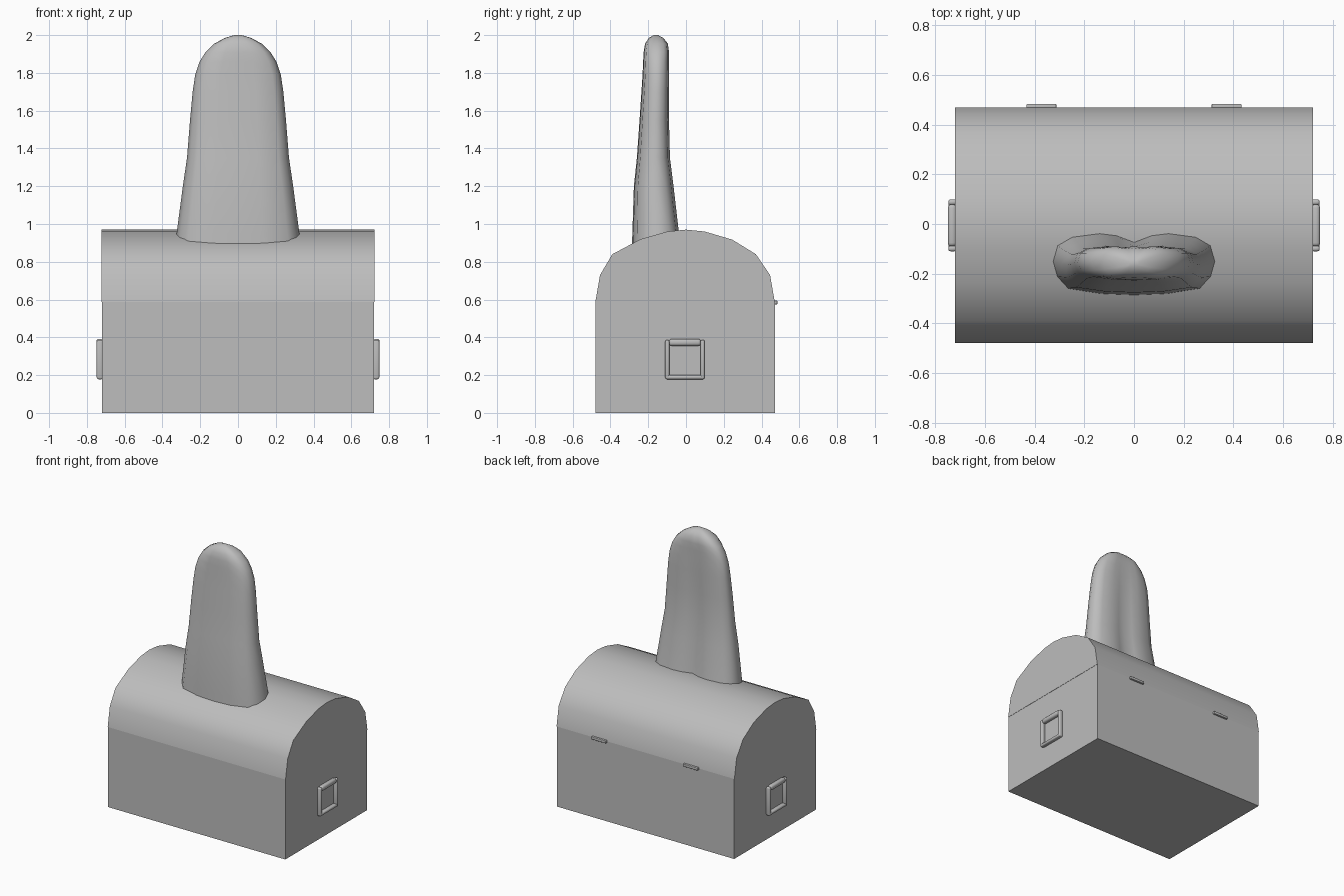
import bpy, bmesh, math

if "Cube" in bpy.data.objects:
    bpy.data.objects.remove(bpy.data.objects["Cube"])

grey = bpy.data.materials.new("mid grey")
grey.diffuse_color = (0.51, 0.51, 0.51, 1)
grey.use_nodes = True
grey.node_tree.nodes["Principled BSDF"].inputs["Base Color"].default_value = grey.diffuse_color


def finish(name, bm, smooth=None):
    bmesh.ops.recalc_face_normals(bm, faces=bm.faces)
    mesh = bpy.data.meshes.new(name)
    bm.to_mesh(mesh)
    bm.free()
    mesh.materials.append(grey)
    ob = bpy.data.objects.new(name, mesh)
    bpy.context.collection.objects.link(ob)
    if smooth:
        bpy.ops.object.select_all(action='DESELECT')
        ob.select_set(True)
        bpy.context.view_layer.objects.active = ob
        bpy.ops.object.shade_smooth_by_angle(angle=math.radians(smooth))
    return ob


def box(name, lo, hi, bevel=0, smooth=None):
    bm = bmesh.new()
    bmesh.ops.create_cube(bm, size=1)
    for v in bm.verts:
        v.co = [(a + b) / 2 + c * (b - a) for a, b, c in zip(lo, hi, v.co)]
    if bevel:
        bmesh.ops.bevel(bm, geom=bm.edges[:], offset=bevel, segments=3,
                        profile=0.5, affect='EDGES')
    return finish(name, bm, smooth)


def loft(name, rings, smooth):
    """Skin closed rings of equal length and cap both ends."""
    bm = bmesh.new()
    rows = [[bm.verts.new(p) for p in ring] for ring in rings]
    n = len(rows[0])
    for a, b in zip(rows, rows[1:]):
        for i in range(n):
            j = (i + 1) % n
            bm.faces.new((a[i], a[j], b[j], b[i]))
    bm.faces.new(rows[0])
    bm.faces.new(rows[-1])
    return finish(name, bm, smooth)


# Chest body and domed lid
box("chest_body", (-0.72, -0.48, 0), (0.72, 0.47, 0.587))
dome = [(-0.48, 0.587), (-0.455, 0.73), (-0.39, 0.84), (-0.24, 0.92),
        (-0.10, 0.96), (0, 0.97), (0.10, 0.96), (0.245, 0.917),
        (0.37, 0.84), (0.445, 0.73), (0.47, 0.587)]
loft("lid", [[(x, y, z) for y, z in dome] for x in (-0.722, 0.722)], 40)

# Tongue outline: half of the section, from the back groove round to the front
half = [(0.22, 0.93), (0.43, 1), (0.77, 0.88), (0.95, 0.6), (1, 0.08),
        (0.94, -0.42), (0.8, -0.8), (0.4, -0.96)]
outline = [(0, None)] + half + [(0, -1)] + [(-u, v) for u, v in reversed(half)]

# Tongue: height, half width, front y, back y, groove depth
sections = [(0.86, 0.338, -0.287, -0.02, 0.04), (0.95, 0.325, -0.284, -0.037, 0.036),
            (1.20, 0.292, -0.276, -0.066, 0.026), (1.35, 0.27, -0.26, -0.085, 0.02),
            (1.55, 0.254, -0.246, -0.09, 0.015), (1.70, 0.24, -0.236, -0.089, 0.01),
            (1.79, 0.227, -0.23, -0.089, 0.006), (1.86, 0.203, -0.227, -0.09, 0.003),
            (1.91, 0.172, -0.224, -0.09, 0), (1.955, 0.125, -0.217, -0.096, 0),
            (1.985, 0.07, -0.197, -0.12, 0), (2.0, 0.02, -0.172, -0.148, 0)]
rings = []
for z, w, y0, y1, groove in sections:
    mid, depth = (y0 + y1) / 2, (y1 - y0) / 2
    rings.append([(u * w, y1 - groove if v is None else mid + v * depth, z)
                  for u, v in outline])
loft("tongue", rings, 60)

# Side handles: square frame with a thicker grip on top
for side, s in (("left", -1), ("right", 1)):
    def part(name, y0, y1, z0, z1, x1, bevel):
        xs = sorted((s * 0.715, s * x1))
        box(f"{side}_handle_{name}", (xs[0], y0, z0), (xs[1], y1, z1), bevel, 50)
    part("front_bar", -0.11, -0.088, 0.178, 0.386, 0.748, 0.009)
    part("back_bar", 0.077, 0.099, 0.178, 0.386, 0.748, 0.009)
    part("bottom_bar", -0.11, 0.099, 0.178, 0.2, 0.748, 0.009)
    part("grip", -0.09, 0.079, 0.355, 0.392, 0.75, 0.014)

# Back hinges
for side, s in (("left", -1), ("right", 1)):
    box(f"{side}_hinge", (s * 0.373 - 0.06, 0.46, 0.575),
        (s * 0.373 + 0.06, 0.484, 0.595), 0.004, 50)
